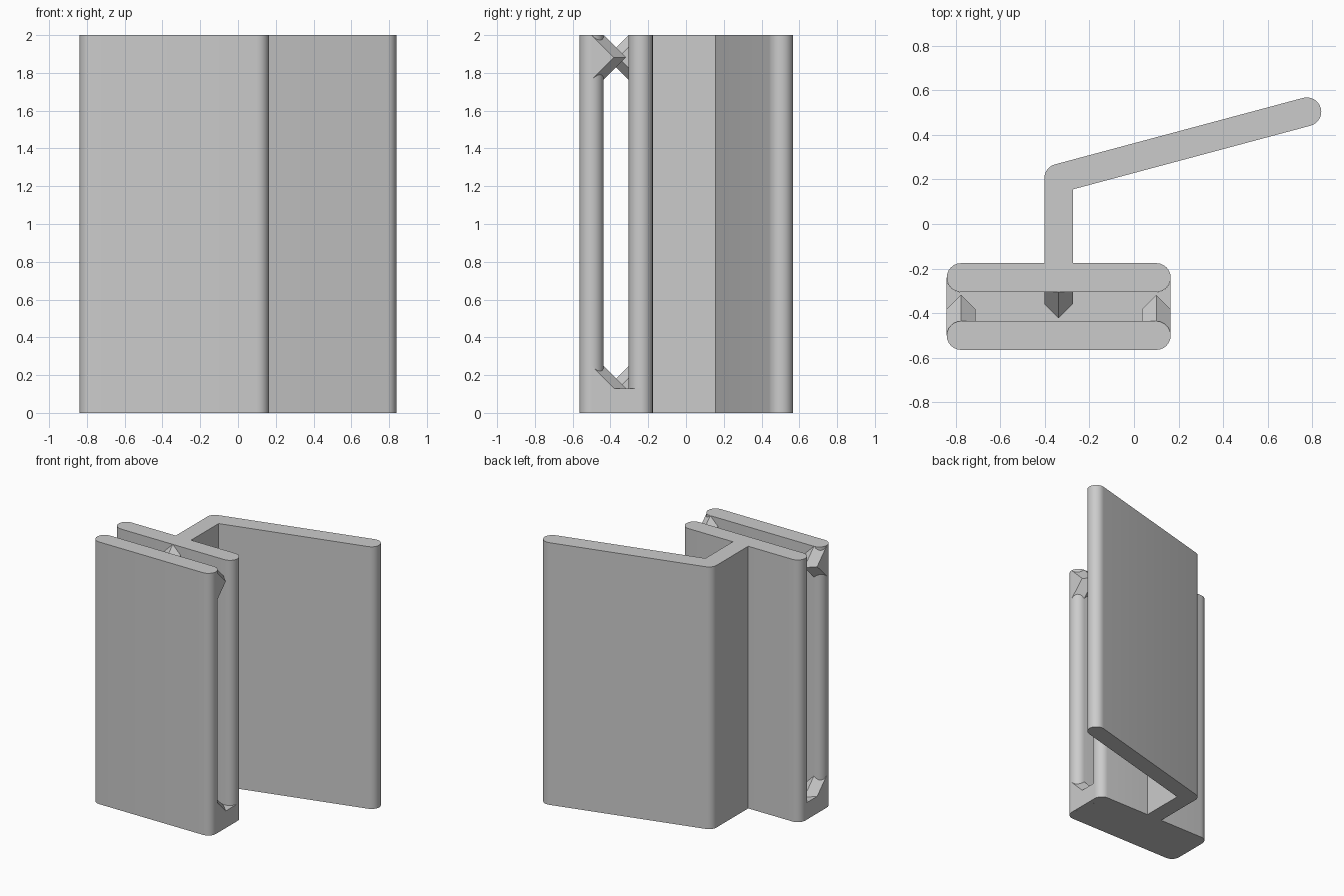
import bpy, bmesh, math
from mathutils import Vector

old = bpy.data.objects.get("Cube")
if old:
    bpy.data.objects.remove(old, do_unlink=True)

R = 0.0645                      # half wall thickness
HEIGHT = 2.0
FLOOR = 0.13
X_LEFT, X_RIGHT = -0.775, 0.1   # centres of the rounded plate ends
X_MID = (X_LEFT + X_RIGHT) / 2
Y_FRONT, Y_BACK = -0.5, -0.24   # centre lines of the two plates
TIP = 0.118                     # how far a locating point stands off its plate

grey = bpy.data.materials.new("plain grey")
grey.use_nodes = True
colour = (0.6, 0.6, 0.6, 1)
grey.diffuse_color = colour
grey.node_tree.nodes["Principled BSDF"].inputs["Base Color"].default_value = colour


def finish(name, bm):
    bmesh.ops.recalc_face_normals(bm, faces=bm.faces)
    mesh = bpy.data.meshes.new(name)
    bm.to_mesh(mesh)
    bm.free()
    mesh.materials.append(grey)
    obj = bpy.data.objects.new(name, mesh)
    bpy.context.collection.objects.link(obj)
    return obj


def arc(cx, cy, start, end, steps=12):
    angles = [math.radians(start + (end - start) * i / steps) for i in range(steps + 1)]
    return [(cx + R * math.cos(a), cy + R * math.sin(a)) for a in angles]


def extrude(name, outline, height):
    bm = bmesh.new()
    face = bm.faces.new([bm.verts.new((x, y, 0)) for x, y in outline])
    top = bmesh.ops.extrude_face_region(bm, geom=[face])
    moved = [v for v in top["geom"] if isinstance(v, bmesh.types.BMVert)]
    bmesh.ops.translate(bm, vec=(0, 0, height), verts=moved)
    obj = finish(name, bm)
    bpy.ops.object.select_all(action="DESELECT")
    obj.select_set(True)
    bpy.context.view_layer.objects.active = obj
    bpy.ops.object.shade_smooth_by_angle(angle=math.radians(30))


def locating_point(name, x, y, z, facing):
    """Half octahedron trimmed to the wall thickness, rooted inside a plate."""
    size = TIP + R
    bm = bmesh.new()
    tip = bm.verts.new((x, y + facing * size, z))
    ring = [bm.verts.new((x + dx * size, y, z + dz * size))
            for dx, dz in ((1, 0), (0, 1), (-1, 0), (0, -1))]
    bm.faces.new(ring)
    for a, b in zip(ring, ring[1:] + ring[:1]):
        bm.faces.new((a, b, tip))
    # Trim both sides, the floor and the top edge
    for point, normal in (((x + R, y, z), (1, 0, 0)), ((x - R, y, z), (-1, 0, 0)),
                          ((x, y, FLOOR), (0, 0, -1)), ((x, y, HEIGHT - 0.001), (0, 0, 1))):
        bmesh.ops.bisect_plane(bm, geom=bm.verts[:] + bm.edges[:] + bm.faces[:],
                               plane_co=Vector(point), plane_no=Vector(normal),
                               clear_outer=True)
        rim = [e for e in bm.edges if e.is_boundary]
        if rim:
            bmesh.ops.holes_fill(bm, edges=rim)
    finish(name, bm)


# Two parallel plates with rounded ends
for name, y in (("front_plate", Y_FRONT), ("back_plate", Y_BACK)):
    extrude(name, arc(X_RIGHT, y, -90, 90) + arc(X_LEFT, y, 90, 270), HEIGHT)

# Floor closing the slot, shaped to fit between the rounded ends
extrude("slot_floor",
        arc(X_RIGHT, Y_BACK, -90, 0) + arc(X_RIGHT, Y_FRONT, 0, 90)
        + arc(X_LEFT, Y_FRONT, 90, 180) + arc(X_LEFT, Y_BACK, 180, 270), FLOOR)

# Bent wing: short stem, rounded bend and long slanted arm
BEND_Y, END_X, SLANT = 0.205, 0.775, 15
slope = math.tan(math.radians(SLANT))
end_y = BEND_Y + (END_X - X_MID) * slope
inner_y = BEND_Y + R * slope - R / math.cos(math.radians(SLANT))
extrude("bent_wing",
        [(X_MID - R, Y_BACK + R), (X_MID + R, Y_BACK + R), (X_MID + R, inner_y)]
        + arc(END_X, end_y, SLANT - 90, SLANT + 90)
        + arc(X_MID, BEND_Y, SLANT + 90, 180), HEIGHT)

# Locating points at the top and bottom of the slot
for level, z in (("lower", FLOOR), ("upper", HEIGHT - TIP)):
    locating_point(level + "_right_point", X_LEFT, Y_FRONT, z, 1)
    locating_point(level + "_left_point", X_RIGHT, Y_FRONT, z, 1)
    locating_point(level + "_middle_point", X_MID, Y_BACK, z, -1)
